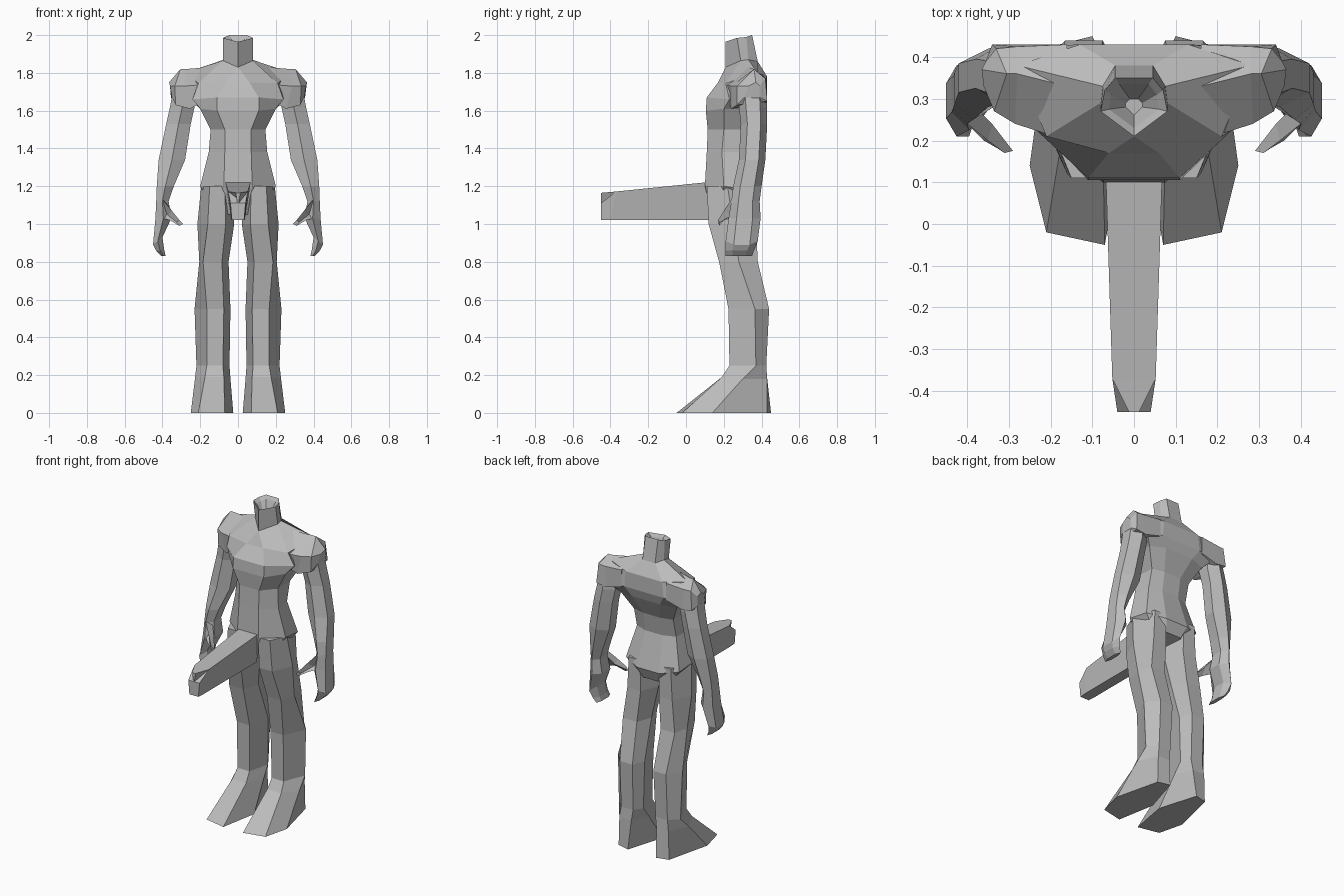
import bpy, bmesh

grey = bpy.data.materials.new("stone grey")
grey.diffuse_color = (0.5, 0.5, 0.5, 1)


def loft(name, rings, mirror=False):
    """Skin a list of equal-length rings, close both ends, shade flat."""
    bm = bmesh.new()
    loops = [[bm.verts.new(p) for p in r] for r in rings]
    n = len(loops[0])
    for a, b in zip(loops, loops[1:]):
        for i in range(n):
            j = (i + 1) % n
            bm.faces.new((a[i], a[j], b[j], b[i]))
    bm.faces.new(loops[0])
    bm.faces.new(loops[-1])
    bmesh.ops.remove_doubles(bm, verts=bm.verts, dist=0.001)
    bmesh.ops.recalc_face_normals(bm, faces=bm.faces)
    me = bpy.data.meshes.new(name)
    bm.to_mesh(me)
    bm.free()
    me.materials.append(grey)
    ob = bpy.data.objects.new(name, me)
    bpy.context.collection.objects.link(ob)
    if mirror:
        m = ob.modifiers.new("mirror", 'MIRROR')
        m.use_mirror_merge = False
    return ob


def sym(*half):
    """Complete a ring from its right half, ordered front to back."""
    return list(half) + [(-x, y, z) for x, y, z in reversed(half)]


def hexa(cx, cy, z, rx, ry, tilt=0.0):
    """Six-sided limb section with ridges at front and back."""
    k = ((0, -1), (1, -.5), (1, .5), (0, 1), (-1, .5), (-1, -.5))
    return [(cx + rx * a, cy + ry * b, z + tilt * a) for a, b in k]


def leg_ring(z, xi, xa, xb, xo, y0, ym, y1):
    return [(xa, y0, z), (xb, y0, z), (xo, ym, z),
            (xb, y1, z), (xa, y1, z), (xi, ym, z)]


# Torso and hollow-topped neck
loft("torso", [
    sym((.04, .14, 1.05), (.10, .17, 1.05), (.11, .32, 1.08), (.05, .36, 1.09)),
    sym((.075, .10, 1.20), (.20, .20, 1.20), (.19, .34, 1.18), (.08, .39, 1.16)),
    sym((.07, .11, 1.38), (.155, .19, 1.38), (.14, .30, 1.38), (.06, .33, 1.38)),
    sym((.07, .115, 1.50), (.145, .20, 1.50), (.14, .33, 1.50), (.06, .35, 1.50)),
    sym((.11, .105, 1.60), (.20, .20, 1.61), (.20, .38, 1.61), (.10, .41, 1.62)),
    sym((.11, .11, 1.67), (.24, .23, 1.66), (.25, .42, 1.66), (.14, .43, 1.68)),
    sym((.06, .17, 1.75), (.21, .21, 1.745), (.28, .38, 1.80), (.13, .43, 1.78)),
    sym((0, .21, 1.83), (.08, .29, 1.865), (.075, .33, 1.87), (.045, .38, 1.86)),
    sym((0, .21, 1.965), (.08, .27, 1.985), (.07, .32, 1.99), (.045, .35, 2.0)),
    sym((0, .23, 1.955), (.06, .275, 1.965), (.055, .31, 1.97), (.035, .335, 1.98)),
    sym((0, .26, 1.90), (.02, .28, 1.90), (.02, .29, 1.90), (.01, .30, 1.90)),
])

# Shoulders run outwards from the chest
loft("shoulder", [
    [(.16, .22, 1.66), (.16, .20, 1.74), (.16, .33, 1.83),
     (.16, .43, 1.78), (.16, .43, 1.67)],
    [(.255, .24, 1.61), (.285, .24, 1.73), (.28, .36, 1.82),
     (.28, .425, 1.77), (.27, .43, 1.64)],
    [(.33, .27, 1.63), (.335, .27, 1.73), (.305, .36, 1.82),
     (.33, .42, 1.77), (.34, .43, 1.65)],
    [(.35, .31, 1.67), (.36, .33, 1.73), (.365, .37, 1.75),
     (.355, .39, 1.73), (.355, .39, 1.67)],
], mirror=True)

# Arm, palm and curled fingers
loft("arm", [
    hexa(.29, .35, 1.70, .055, .075),
    hexa(.295, .355, 1.62, .065, .075),
    hexa(.315, .36, 1.53, .065, .07),
    hexa(.35, .35, 1.34, .07, .07),
    hexa(.385, .325, 1.20, .045, .075),
    hexa(.40, .315, 1.12, .033, .075),
    hexa(.395, .31, 1.03, .042, .085),
    hexa(.425, .295, .91, .025, .085, -.02),
    hexa(.412, .285, .86, .022, .075),
    hexa(.395, .28, .83, .012, .07),
], mirror=True)
loft("thumb", [
    [(.40, .24, 1.13), (.41, .30, 1.08), (.40, .24, 1.03), (.37, .27, 1.10)],
    [(.35, .20, 1.07), (.37, .24, 1.045), (.36, .20, 1.02), (.34, .24, 1.05)],
    [(.31, .17, 1.02), (.325, .18, 1.01), (.31, .175, .99), (.29, .175, 1.0)],
], mirror=True)

# Legs flow into wedge feet
loft("leg", [
    leg_ring(1.20, .02, .07, .15, .195, .11, .22, .37),
    leg_ring(1.00, .02, .065, .16, .215, .12, .25, .37),
    leg_ring(.80, .05, .085, .185, .205, .175, .28, .38),
    leg_ring(.55, .04, .075, .165, .23, .225, .365, .44),
    leg_ring(.25, .045, .08, .165, .22, .23, .37, .425),
    [(.075, .19, .19), (.175, .19, .19), (.228, .30, .18),
     (.175, .43, .18), (.09, .43, .18), (.04, .32, .18)],
    [(.07, -.05, 0), (.21, -.02, 0), (.25, .14, 0),
     (.18, .43, 0), (.10, .45, 0), (.025, .20, 0)],
], mirror=True)

# Tapered beam reaching forward from the hips
loft("front_beam", [
    sym((.068, .14, 1.222), (.035, .14, 1.02)),
    sym((.067, .10, 1.22), (.035, .10, 1.02)),
    sym((.052, -.37, 1.172), (.035, -.40, 1.02)),
    sym((.04, -.45, 1.11), (.032, -.45, 1.02)),
])
loft("beam_tip", [
    [(-.052, -.37, 1.172), (.052, -.37, 1.172), (0, -.36, 1.10)],
    [(-.012, -.45, 1.165), (.012, -.45, 1.165), (0, -.45, 1.09)],
])
